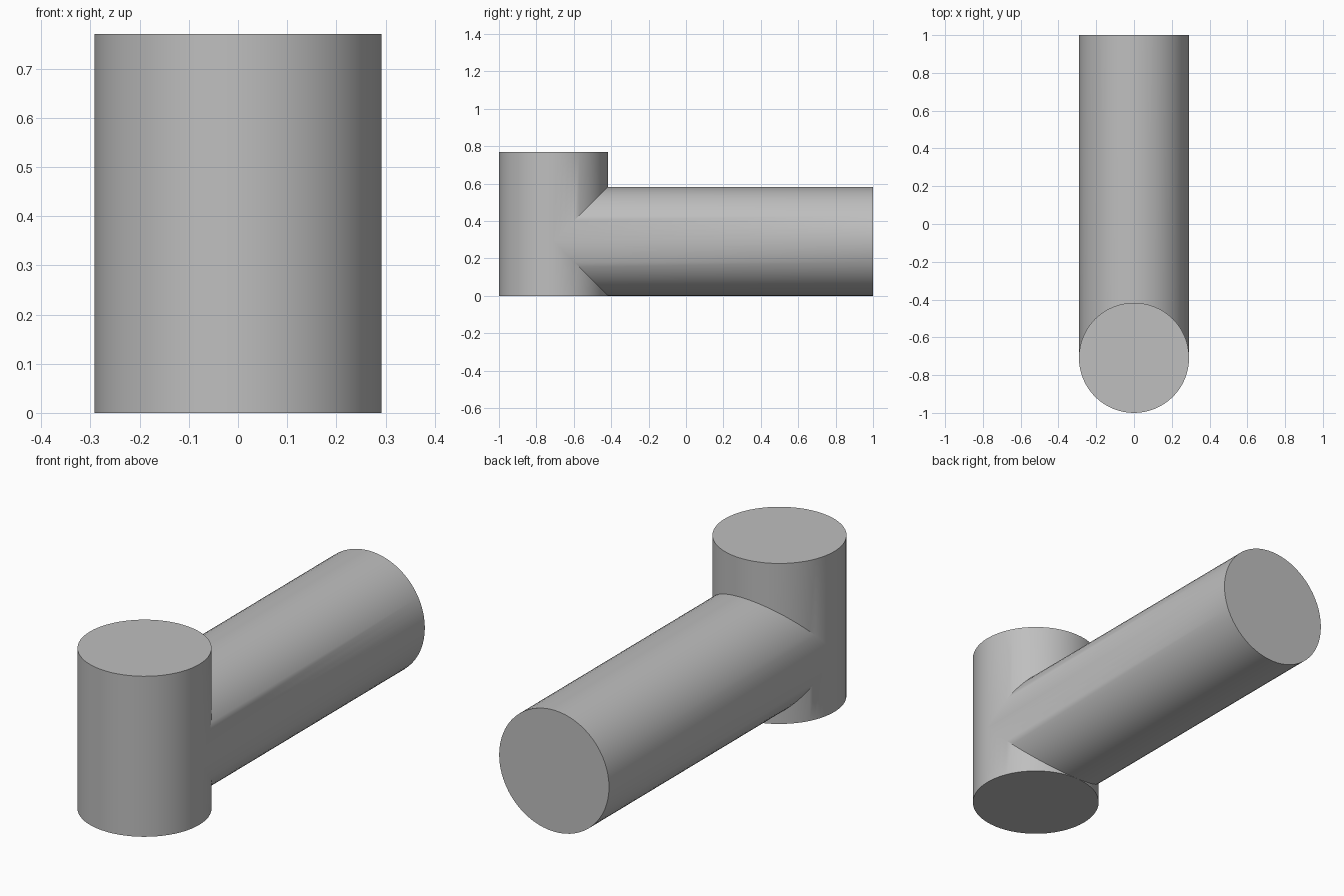
import bpy
import bmesh
from math import cos, sin, pi, radians

cube = bpy.data.objects.get("Cube")
if cube:
    bpy.data.objects.remove(cube, do_unlink=True)

SIDES = 64
RADIUS = 0.2915
HEIGHT = 0.77
POST_Y = RADIUS - 1      # axis of the upright post
PIPE_Z = RADIUS          # axis of the horizontal pipe
PIPE_END = 1.0

angles = [2 * pi * i / SIDES for i in range(SIDES)]
bm = bmesh.new()


def post_point(a, z):
    return bm.verts.new((RADIUS * cos(a), POST_Y + RADIUS * sin(a), z))


def pipe_point(a, y):
    return bm.verts.new((RADIUS * cos(a), y, PIPE_Z + RADIUS * sin(a)))


def wall(lower, upper, indices):
    for i in indices:
        j = (i + 1) % SIDES
        bm.faces.new((lower[i], lower[j], upper[j], upper[i]))


# Upright post: the back half is split around the pipe opening
opening = [RADIUS * max(sin(a), 0) for a in angles]
bottom = [post_point(a, 0) for a in angles]
seam_low = [post_point(a, PIPE_Z - o) for a, o in zip(angles, opening)]
seam_high = [post_point(a, PIPE_Z + o) for a, o in zip(angles, opening)]
top = [post_point(a, HEIGHT) for a in angles]
wall(bottom, seam_low, range(SIDES))
wall(seam_high, top, range(SIDES))
bm.faces.new(top)
bm.faces.new(bottom[::-1])

# Horizontal pipe: the near rim is saddle-shaped to meet the post
near = [pipe_point(a, POST_Y + RADIUS * abs(sin(a))) for a in angles]
far = [pipe_point(a, PIPE_END) for a in angles]
wall(near, far, range(SIDES))
bm.faces.new(far)

# Weld the seams into one closed skin
bmesh.ops.remove_doubles(bm, verts=bm.verts, dist=0.0001)
bmesh.ops.recalc_face_normals(bm, faces=bm.faces)

mesh = bpy.data.meshes.new("pipe_joint")
bm.to_mesh(mesh)
bm.free()
joint = bpy.data.objects.new("pipe_joint", mesh)
bpy.context.collection.objects.link(joint)

# Plain grey finish
grey = bpy.data.materials.new("plain_grey")
grey.use_nodes = True
colour = (0.52, 0.52, 0.52, 1)
grey.diffuse_color = colour
grey.node_tree.nodes["Principled BSDF"].inputs["Base Color"].default_value = colour
mesh.materials.append(grey)

bpy.ops.object.select_all(action="DESELECT")
joint.select_set(True)
bpy.context.view_layer.objects.active = joint
bpy.ops.object.shade_smooth_by_angle(angle=radians(30))
